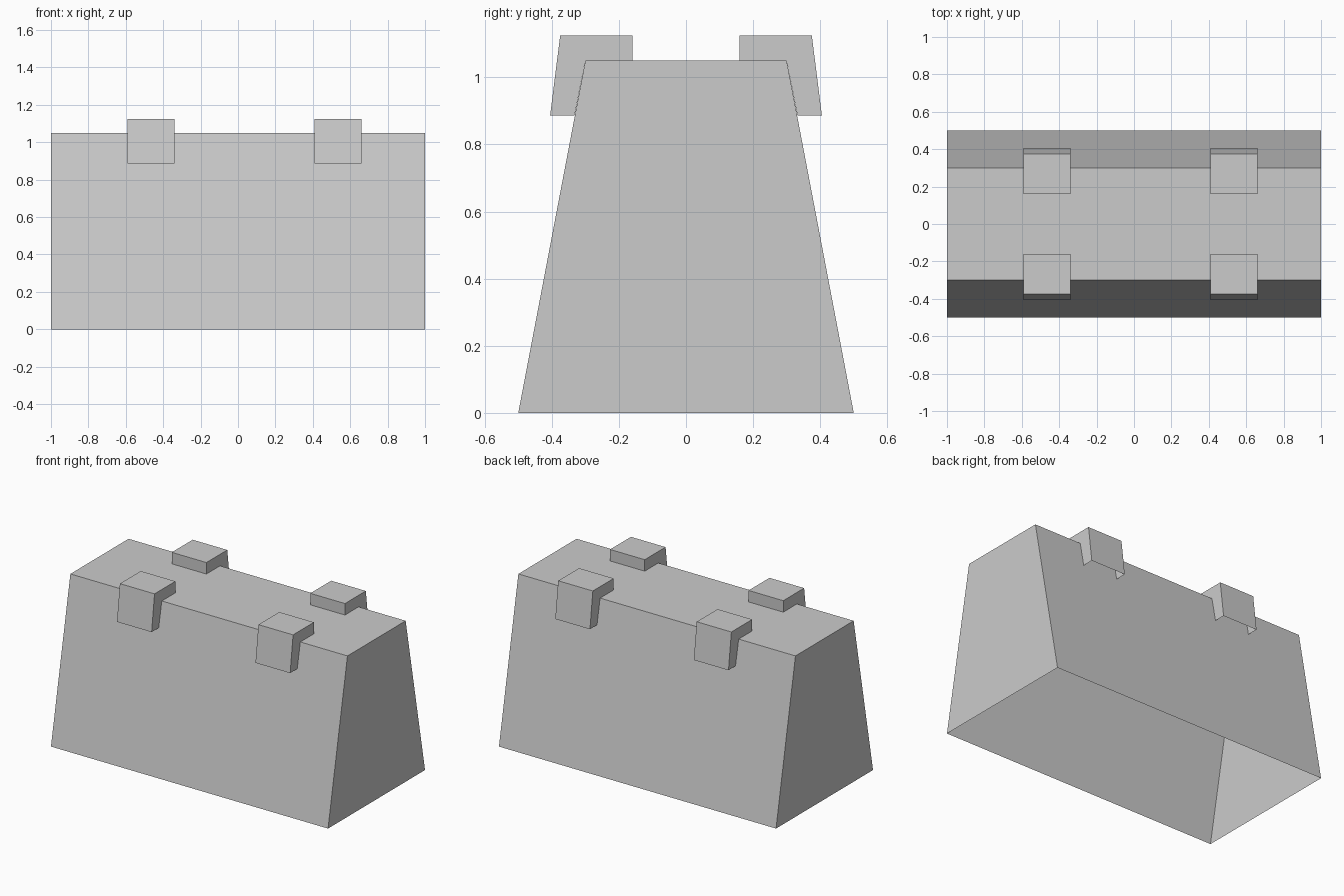
import bpy
import bmesh

cube = bpy.data.objects.get("Cube")
if cube:
    bpy.data.objects.remove(cube, do_unlink=True)

grey = bpy.data.materials.new("plain_grey")
grey.use_nodes = True
GREY = (0.6, 0.6, 0.6, 1.0)
grey.diffuse_color = GREY
grey.node_tree.nodes["Principled BSDF"].inputs["Base Color"].default_value = GREY


def extrude_profile(name, profile, x0, x1, open_edges=()):
    """Sweep a (y, z) outline along x with end caps, leaving the listed edges open."""
    bm = bmesh.new()
    a = [bm.verts.new((x0, y, z)) for y, z in profile]
    b = [bm.verts.new((x1, y, z)) for y, z in profile]
    n = len(profile)
    walls = [bm.faces.new((a[i], a[(i + 1) % n], b[(i + 1) % n], b[i])) for i in range(n)]
    bm.faces.new(a[::-1])
    bm.faces.new(b)
    # Orient while the volume is closed, then open it
    bmesh.ops.recalc_face_normals(bm, faces=bm.faces)
    bmesh.ops.delete(bm, geom=[walls[i] for i in open_edges], context='FACES_ONLY')
    mesh = bpy.data.meshes.new(name)
    bm.to_mesh(mesh)
    bm.free()
    mesh.materials.append(grey)
    obj = bpy.data.objects.new(name, mesh)
    bpy.context.collection.objects.link(obj)
    return obj


# Tapered hollow body, open underneath
body = [(-0.5, 0), (0.5, 0), (0.3, 1.05), (-0.3, 1.05)]
extrude_profile("body", body, -1, 1, open_edges=[0])

# Clips hooked over the top edges, open where they meet the body and below
clip = [(-0.405, 0.887), (-0.332, 0.887), (-0.3, 1.05),
        (-0.16, 1.05), (-0.16, 1.125), (-0.375, 1.125)]
for end, x in (("right", -0.465), ("left", 0.535)):
    for side, s in (("front", 1), ("back", -1)):
        extrude_profile(f"{side}_{end}_clip", [(s * y, z) for y, z in clip],
                        x - 0.125, x + 0.125, open_edges=[0, 1, 2])
